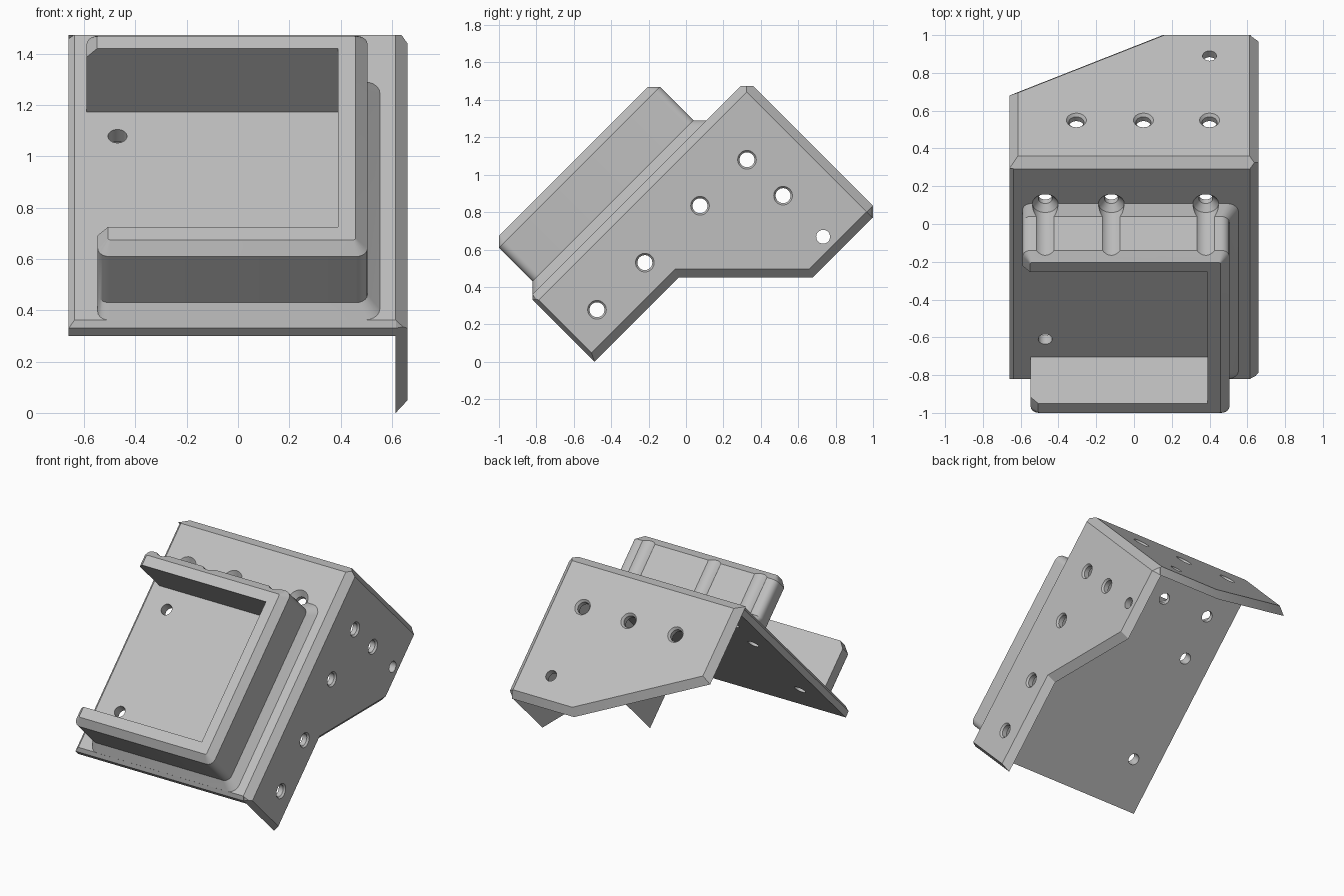
import bpy, bmesh, math
from mathutils import Vector

cube = bpy.data.objects.get("Cube")
if cube:
    bpy.data.objects.remove(cube)

grey = bpy.data.materials.new("plain_grey")
grey.use_nodes = True
grey.diffuse_color = (0.52, 0.52, 0.52, 1)
grey.node_tree.nodes["Principled BSDF"].inputs["Base Color"].default_value = grey.diffuse_color

# Local frame: X across, Y up the slope, Z out of the main plate
PLACE = {"X": lambda a, b, l: (l, a, b),
         "Y": lambda a, b, l: (a, l, b),
         "Z": lambda a, b, l: (a, b, l)}


def loft(bm, axis, layers):
    """Closed solid through outlines stacked along an axis."""
    rings = [[bm.verts.new(PLACE[axis](a, b, level)) for a, b in pts] for level, pts in layers]
    for low, high in zip(rings, rings[1:]):
        for i in range(len(low)):
            j = (i + 1) % len(low)
            bm.faces.new((low[i], low[j], high[j], high[i]))
    bm.faces.new(rings[0])
    bm.faces.new(rings[-1])


def make_object(name, solids):
    bm = bmesh.new()
    for axis, layers in solids:
        loft(bm, axis, layers)
    bmesh.ops.recalc_face_normals(bm, faces=bm.faces)
    mesh = bpy.data.meshes.new(name)
    bm.to_mesh(mesh)
    bm.free()
    mesh.materials.append(grey)
    obj = bpy.data.objects.new(name, mesh)
    bpy.context.collection.objects.link(obj)
    return obj


def combine(target, other, operation):
    mod = target.modifiers.new("combine", "BOOLEAN")
    mod.operation = operation
    mod.solver = "EXACT"
    mod.object = other
    bpy.context.view_layer.objects.active = target
    bpy.ops.object.modifier_apply(modifier=mod.name)
    bpy.data.objects.remove(other)


def rect(x0, x1, y0, y1):
    return [(x0, y0), (x1, y0), (x1, y1), (x0, y1)]


# Main sloping plate, chamfered on its left and lower edges
bracket = make_object("angle_bracket", [("Z", [
    (0.77, rect(-0.66, 0.617, -0.346, 1.251)),
    (0.813, rect(-0.66, 0.617, -0.346, 1.251)),
    (0.836, rect(-0.637, 0.617, -0.323, 1.251))])])

# Side plate with a notched lower outline
side_inner = [(-0.323, 0.836), (-0.346, 0.813), (-0.346, 0.346), (0.29, 0.346),
              (0.797, -0.161), (1.25, -0.161), (1.297, -0.114), (1.297, 0.836)]
side_outer = [(-0.29, 0.836), (-0.323, 0.803), (-0.323, 0.391), (0.309, 0.391),
              (0.816, -0.116), (1.25, -0.116), (1.297, -0.069), (1.297, 0.836)]
side = make_object("side_plate", [("X", [(0.615, side_inner), (0.66, side_outer)])])

# Back plate with one sloping corner
back_inner = [(-0.66, 0.836), (-0.66, 0.288), (0.15, -0.163), (0.62, -0.163), (0.62, 0.836)]
back_outer = [(-0.615, 0.836), (-0.615, 0.314), (0.162, -0.118), (0.62, -0.118), (0.62, 0.836)]
back = make_object("back_plate", [("Y", [(1.25, back_inner), (1.297, back_outer)])])

combine(bracket, side, "UNION")
combine(bracket, back, "UNION")

# Chamfer the three edges where the plates meet
bm = bmesh.new()
bm.from_mesh(bracket.data)
for normal, reach in (((0, 1, 1), 2.085), ((1, 1, 0), 1.909), ((1, 0, 1), 1.45)):
    no = Vector(normal)
    cut = bmesh.ops.bisect_plane(bm, geom=bm.verts[:] + bm.edges[:] + bm.faces[:], dist=1e-5,
                                 plane_co=no * reach / 2, plane_no=no, clear_outer=True)
    rim = [e for e in bm.edges if e.is_boundary]
    if rim:
        bmesh.ops.edgeloop_fill(bm, edges=rim)
bmesh.ops.recalc_face_normals(bm, faces=bm.faces)
bm.to_mesh(bracket.data)
bm.free()


def arc(cx, cy, sx, sy, r, start):
    """Rounded corner at (cx, cy), with the solid lying towards (sx, sy)."""
    mid = (cx + sx * r, cy + sy * r)
    angles = [math.radians(start + 18 * i) for i in range(6)]
    return [(mid[0] + r * math.cos(t), mid[1] + r * math.sin(t)) for t in angles]


def tray_outline(grow, left, r, r_right):
    """U-shaped wall, open on the left."""
    low, high, right = -0.276 - grow, 0.941 + grow, 0.505 + grow
    left_low, left_high = -0.547 + left, -0.59 + left
    return (arc(left_low, low, 1, 1, r, 180) + arc(right, low, -1, 1, r_right, 270)
            + arc(right, high, -1, -1, r_right, 0) + arc(left_high, high, 1, -1, r, 90)
            + [(left_high, 0.824), (0.39, 0.824), (0.39, -0.159), (left_low, -0.159)])


# Raised tray wall with a flared foot and chamfered rim
tray = make_object("tray_wall", [("Z", [
    (0.80, tray_outline(0.048, 0, 0.045, 0.06)),
    (0.836, tray_outline(0.048, 0, 0.045, 0.06)),
    (0.884, tray_outline(0, 0, 0.045, 0.045)),
    (1.138, tray_outline(0, 0, 0.045, 0.045)),
    (1.184, tray_outline(-0.046, 0.04, 0.01, 0.01))])])
combine(bracket, tray, "UNION")


def drill(axis, a, b, steps):
    turns = [math.tau * i / 32 for i in range(32)]
    return (axis, [(level, [(a + r * math.cos(t), b + r * math.sin(t)) for t in turns])
                   for level, r in steps])


# Screw holes: main plate with clearance grooves, tray floor, back plate, side plate
drills = [drill("Z", x, 0.99, [(0.7, 0.037), (0.80, 0.037), (0.836, 0.068), (1.3, 0.068)])
          for x in (-0.47, -0.12, 0.38)]
drills += [drill("Z", -0.47, y, [(0.7, 0.037), (0.9, 0.037)]) for y in (-0.027, 0.69)]
drills += [drill("Y", x, 0.52, [(1.2, 0.04), (1.282, 0.04), (1.297, 0.053), (1.35, 0.053)])
           for x in (-0.305, 0.05, 0.40)]
drills.append(drill("Y", 0.40, 0.038, [(1.2, 0.037), (1.35, 0.037)]))
for y, z in ((-0.476, 0.278), (-0.22, 0.53), (0.075, 0.834), (0.326, 1.08), (0.519, 0.888)):
    drills.append(drill("X", (y + z) / math.sqrt(2), (z - y) / math.sqrt(2),
                        [(0.58, 0.04), (0.648, 0.04), (0.66, 0.05), (0.7, 0.05)]))
drills.append(drill("X", 0.991, -0.046, [(0.58, 0.037), (0.7, 0.037)]))
cutter = make_object("hole_cutter", drills)
cutter.hide_render = True
combine(bracket, cutter, "DIFFERENCE")

# Tilt into place and smooth the round surfaces
bracket.rotation_euler.x = math.radians(45)
bpy.ops.object.select_all(action="DESELECT")
bracket.select_set(True)
bpy.context.view_layer.objects.active = bracket
bpy.ops.object.shade_smooth_by_angle(angle=math.radians(30))
